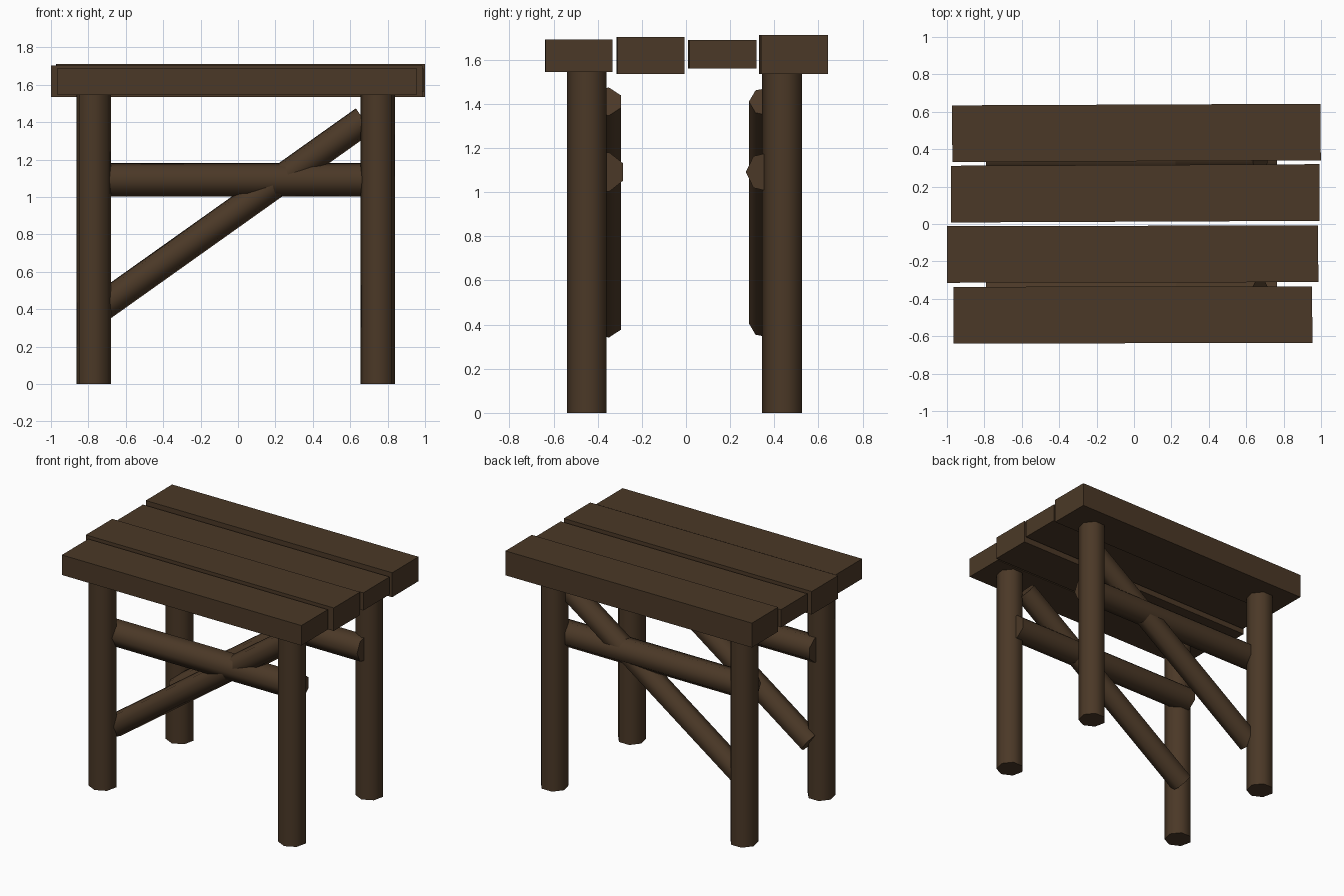
import bpy, bmesh, math
from mathutils import Vector

cube = bpy.data.objects.get("Cube")
if cube:
    bpy.data.objects.remove(cube, do_unlink=True)

wood = bpy.data.materials.new("dark_brown_wood")
wood.use_nodes = True
BROWN = (0.07, 0.04, 0.02, 1)
wood.diffuse_color = BROWN
wood.node_tree.nodes["Principled BSDF"].inputs["Base Color"].default_value = BROWN

SIDES = 7


def finish(name, bm):
    bmesh.ops.recalc_face_normals(bm, faces=bm.faces)
    mesh = bpy.data.meshes.new(name)
    bm.to_mesh(mesh)
    bm.free()
    mesh.materials.append(wood)
    obj = bpy.data.objects.new(name, mesh)
    bpy.context.collection.objects.link(obj)
    return obj


def pole(name, start, end, radius):
    """Seven-sided log in an x-z plane, one corner facing the front."""
    start, end = Vector(start), Vector(end)
    front = Vector((0, -1, 0))
    across = (end - start).normalized().cross(front)
    bm = bmesh.new()
    rings = []
    for centre in (start, end):
        ring = []
        for i in range(SIDES):
            a = math.tau * i / SIDES
            ring.append(bm.verts.new(centre + radius * (math.cos(a) * front + math.sin(a) * across)))
        rings.append(ring)
    low, high = rings
    for i in range(SIDES):
        j = (i + 1) % SIDES
        bm.faces.new((low[i], low[j], high[j], high[i])).smooth = True
    # Flat caps with sharp rims
    for ring in rings:
        cap = bm.faces.new(ring)
        for edge in cap.edges:
            edge.smooth = False
    return finish(name, bm)


def plank(name, x_range, y_mid, z_range, yaw):
    bm = bmesh.new()
    bmesh.ops.create_cube(bm, size=1)
    size = (x_range[1] - x_range[0], 0.303, z_range[1] - z_range[0])
    bmesh.ops.scale(bm, vec=size, verts=bm.verts)
    obj = finish(name, bm)
    obj.location = (sum(x_range) / 2, y_mid, sum(z_range) / 2)
    obj.rotation_euler.z = math.radians(yaw)
    return obj


# Table top: four uneven planks
plank("front_plank", (-0.965, 0.953), -0.486, (1.545, 1.69), 0.1)
plank("front_middle_plank", (-1.0, 0.985), -0.161, (1.535, 1.702), 0.1)
plank("back_middle_plank", (-0.979, 0.992), 0.164, (1.56, 1.688), 0.25)
plank("back_plank", (-0.972, 0.998), 0.487, (1.535, 1.712), 0.25)

# Each end frame: two legs, a level rail and a diagonal brace
for side, leg_y, rail_y, brace_y in (("front", -0.445, -0.369, -0.367),
                                     ("back", 0.44, 0.363, 0.365)):
    for hand, x in (("right", -0.772), ("left", 0.748)):
        pole(f"{side}_{hand}_leg", (x, leg_y, 0), (x, leg_y, 1.55), 0.095)
    pole(f"{side}_rail", (-0.79, rail_y, 1.091), (0.765, rail_y, 1.091), 0.092)
    pole(f"{side}_brace", (-0.739, brace_y, 0.405), (0.675, brace_y, 1.41), 0.08)
